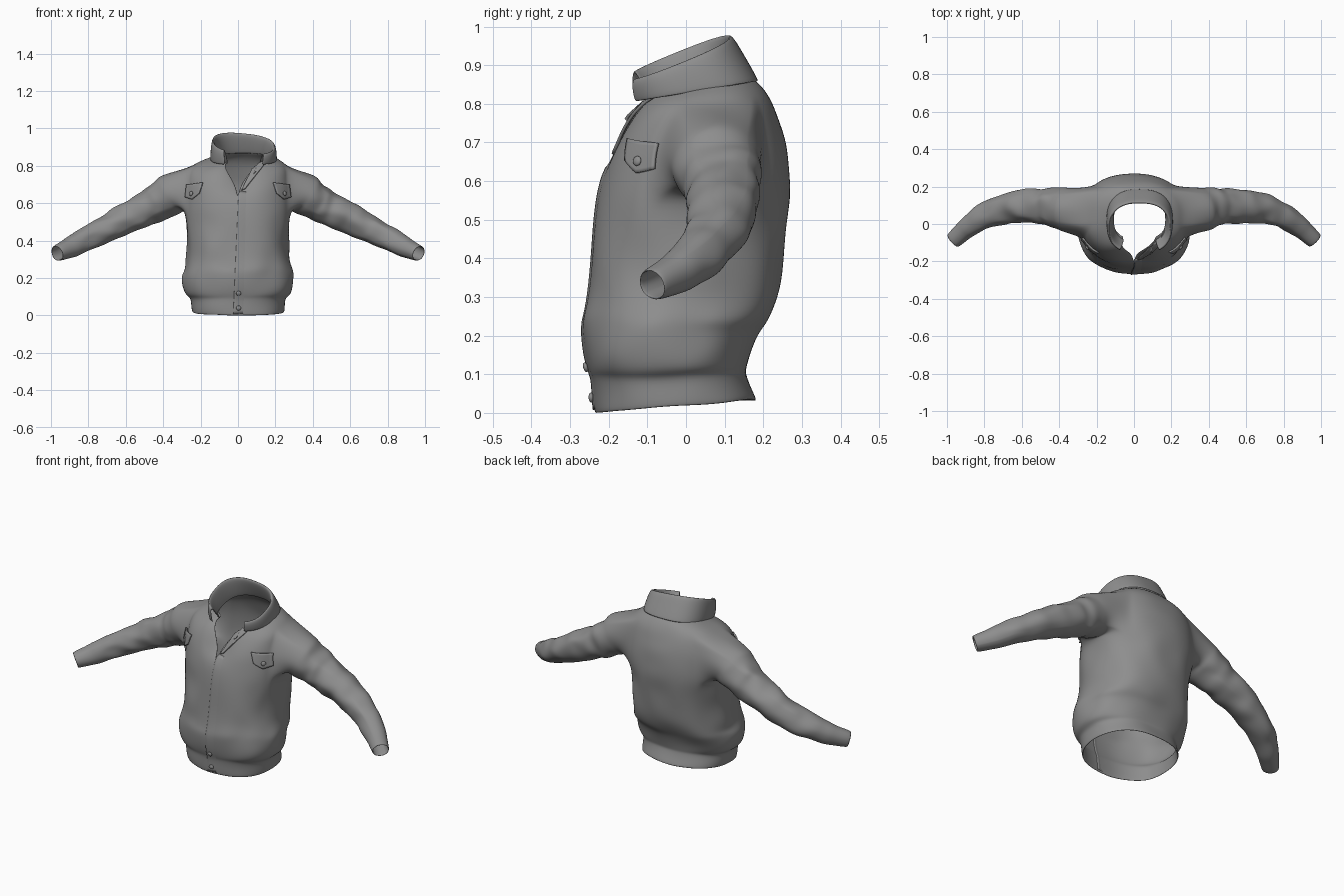
import bpy, bmesh
from math import sin, cos, pi, radians, atan2, copysign, exp
from mathutils import Vector, noise
from mathutils.bvhtree import BVHTree

if "Cube" in bpy.data.objects:
    bpy.data.objects.remove(bpy.data.objects["Cube"])

N = 48  # columns around the body
cloth = bpy.data.materials.new("dark_grey_cloth")
cloth.diffuse_color = (.27, .27, .27, 1)
cloth.use_nodes = True
cloth.node_tree.nodes["Principled BSDF"].inputs["Base Color"].default_value = cloth.diffuse_color


def spow(v, p):
    return copysign(abs(v) ** p, v)


def crumple(co, amount, freq=7.0):
    return co + noise.noise_vector(Vector((co.x, co.y, co.z * 1.8)) * freq) * amount


def ring_sheet(bm, rows, p, shape):
    """Loft of rings, open at the front: (z front, z back, half width, y front, y back, gap, x centre)"""
    grid = []
    for r, (zf, zb, w, yf, yb, gap, xc) in enumerate(rows):
        line = []
        for i in range(N + 1 if gap else N):
            a = radians(-90 + gap + (360 - 2 * gap) * i / N)
            c, s = spow(cos(a), p), spow(sin(a), p)
            co = Vector((xc + w * c, (yf + yb) / 2 + (yb - yf) / 2 * s,
                         zf + (zb - zf) * (s + 1) / 2))
            line.append(bm.verts.new(shape(r, co)))
        if not gap:
            line.append(line[0])
        grid.append(line)
    return grid


def finish(bm, name, thick, levels=2, offset=-1.0):
    me = bpy.data.meshes.new(name)
    bm.to_mesh(me)
    bm.free()
    me.materials.append(cloth)
    ob = bpy.data.objects.new(name, me)
    bpy.context.collection.objects.link(ob)
    if thick:
        m = ob.modifiers.new("thickness", 'SOLIDIFY')
        m.thickness, m.offset = thick, offset
    if levels:
        m = ob.modifiers.new("smooth", 'SUBSURF')
        m.levels = m.render_levels = levels
    for f in me.polygons:
        f.use_smooth = True
    return ob


# Body shell with hem band, open neck and arm holes
body_rows = [
    (.000, .033, .247, -.237, .182, 0, 0), (.045, .065, .250, -.240, .168, 0, 0),
    (.090, .105, .252, -.242, .156, 0, 0), (.102, .116, .280, -.248, .158, 0, 0),
    (.150, .165, .295, -.258, .168, 0, 0), (.215, .215, .296, -.264, .190, 0, 0),
    (.250, .240, .290, -.262, .216, 0, 0), (.300, .295, .275, -.257, .232, 0, 0),
    (.380, .380, .267, -.250, .250, 0, 0),
    (.480, .480, .275, -.238, .265, 0, 0), (.560, .560, .287, -.228, .267, 0, 0),
    (.630, .630, .290, -.212, .267, 0, 0), (.680, .700, .288, -.198, .260, .5, 0),
    (.735, .750, .282, -.172, .244, 5, .0), (.775, .800, .268, -.145, .226, 11, .005),
    (.800, .834, .230, -.120, .206, 17, .012), (.815, .857, .182, -.102, .185, 25, .022),
    (.825, .875, .145, -.088, .160, 32, .03)]
R0, R1, C0, C1 = 10, 14, 9, 18  # arm hole rows and columns


def body_shape(r, co):
    if 11 < r < 16 and co.y < 0:  # front edges sink inward below the collar
        co.y += .03 * exp(-(co.x / .07) ** 2)
    if 4 < r < 11:  # sagging folds running across the waist and back
        d = sin(co.z * 48 + co.x * 7) * .006 * (1 if co.y > -.1 else .3)
        co.x += d * co.x / .28
        co.y += d * co.y / .25
    return crumple(co, .018 if 3 < r < 10 else .005)


bm = bmesh.new()
g = ring_sheet(bm, body_rows, .86, body_shape)
for r in range(len(g) - 1):
    for i in range(N):
        hole = R0 <= r < R1 and (C0 <= i < C1 or N - C1 <= i < N - C0)
        if not hole:
            bm.faces.new((g[r][i], g[r][i + 1], g[r + 1][i + 1], g[r + 1][i]))

# Sleeves grown from the arm holes: x, y, z, radius across, radius up
sleeve_path = [(.350, .075, .652, .122, .114), (.430, .090, .602, .108, .100),
               (.500, .096, .567, .098, .087), (.600, .096, .520, .091, .082),
               (.700, .080, .462, .083, .072), (.800, .045, .415, .070, .067),
               (.890, -.018, .366, .058, .058), (.915, -.040, .354, .052, .050),
               (.970, -.090, .330, .047, .044)]


def sleeve_rings(steps=3):
    pts = [Vector(p[:3]) for p in sleeve_path]
    for k in range(len(pts)):
        n = steps if k < 6 else 1
        for j in range(n if k < len(pts) - 1 else 1):
            t = j / n
            b = min(k + 1, len(pts) - 1)
            t0 = (pts[b] - pts[max(k - 1, 0)]).normalized()
            t1 = (pts[min(b + 1, len(pts) - 1)] - pts[k]).normalized()
            yield (pts[k].lerp(pts[b], t), t0.lerp(t1, t).normalized(),
                   sleeve_path[k][3] * (1 - t) + sleeve_path[b][3] * t,
                   sleeve_path[k][4] * (1 - t) + sleeve_path[b][4] * t)


loop = ([(R0, i) for i in range(C0, C1)] + [(r, C1) for r in range(R0, R1)]
        + [(R1, i) for i in range(C1, C0, -1)] + [(r, C0) for r in range(R1, R0, -1)])
for side in (1, -1):
    prev = [g[r][i if side > 0 else N - i] for r, i in loop]
    mid = sum((v.co for v in prev), Vector()) / len(prev)
    ang = [atan2((v.co.z - mid.z) / .12, (v.co.y - mid.y) / .12) for v in prev]
    for k, (c, t, ru, rv) in enumerate(sleeve_rings()):
        u = Vector((0, 0, 1)).cross(t).normalized()
        v = t.cross(u)
        amp = .013 if 1 < k < 17 else .003
        ring = []
        for a in ang:
            fold = 1 + (.03 * sin(k * 2.1 + 1.5 * sin(a + side)) if k < 18 else 0)
            co = c + (u * cos(a) * ru + v * sin(a) * rv) * fold
            co.x *= side
            ring.append(bm.verts.new(crumple(co, amp, 9)))
        for i in range(len(ring)):
            j = (i + 1) % len(ring)
            f = (prev[i], prev[j], ring[j], ring[i])
            bm.faces.new(f if side > 0 else f[::-1])
        prev = ring
body = finish(bm, "jacket_body_and_sleeves", .008)


# Folded collar, leaning to one side: inner stand, rim, outer fall
def collar_shape(r, co):
    if 0 < r < 5:
        co.z -= .10 * (co.x - .03) * (1 if 1 < r < 4 else .5)
    return co


bm = bmesh.new()
c = ring_sheet(bm, [(.805, .865, .138, -.095, .150, 32, .03),
                    (.835, .920, .146, -.125, .125, 33, .03),
                    (.864, .970, .158, -.148, .108, 34, .03),
                    (.866, .976, .166, -.156, .118, 34, .03),
                    (.842, .935, .173, -.158, .142, 32, .03),
                    (.802, .856, .176, -.148, .188, 28, .03)], .80, collar_shape)
for r in range(len(c) - 1):
    for i in range(N):
        bm.faces.new((c[r][i], c[r][i + 1], c[r + 1][i + 1], c[r + 1][i]))
finish(bm, "collar", .006, offset=0)

# Surface lookup so small parts lie on the cloth
bpy.context.view_layer.update()
tree = BVHTree.FromObject(body, bpy.context.evaluated_depsgraph_get())


def on_front(x, z):
    hit, n, _, _ = tree.ray_cast(Vector((x, -1, z)), Vector((0, 1, 0)))
    if hit is None or hit.y > 0:
        hit, n, _, _ = tree.find_nearest(Vector((x, -.2, z)))
    return hit, (n if n.y < 0 else -n)


def patch(name, quad, nu, nv, lift=.006, point=0.0, taper=0.0):
    """Cloth piece on the front; quad = top left, top right, bottom right, bottom left (x, z)"""
    q = [Vector(p) for p in quad]
    bm = bmesh.new()
    rows = []
    for j in range(nv + 1):
        line = []
        for i in range(nu + 1):
            s, t = i / nu, j / nv
            p = q[0].lerp(q[1], s).lerp(q[3].lerp(q[2], s), t)
            p.y -= point * t * (1 - abs(2 * s - 1))
            co, n = on_front(*p)
            line.append(bm.verts.new(co + n * (lift - taper * s)))
        rows.append(line)
    for j in range(nv):
        for i in range(nu):
            bm.faces.new((rows[j][i], rows[j + 1][i], rows[j + 1][i + 1], rows[j][i + 1]))
    return finish(bm, name, .008, 0)


def snap(name, x, z, r=.012, lift=.004):
    co, n = on_front(x, z)
    bm = bmesh.new()
    bmesh.ops.create_uvsphere(bm, u_segments=16, v_segments=8, radius=r)
    bmesh.ops.scale(bm, vec=(1, 1, .5), verts=bm.verts)
    ob = finish(bm, name, 0, 0)
    ob.location = co + n * lift
    ob.rotation_euler = n.to_track_quat('Z', 'Y').to_euler()


# Front placket overlap, turned-back lapel, hem snaps
patch("front_placket", [(.004, .665), (.06, .66), (.05, .012), (-.025, .008)], 6, 40, .005, 0, .007)
patch("lapel", [(.085, .795), (.165, .835), (.04, .675), (.02, .665)], 8, 14, .011)
for k, z in enumerate((.04, .12)):
    snap(f"hem_snap_{k}", .003, z, .013, .007)

# Chest pocket flaps
for side, word in ((1, "left"), (-1, "right")):
    quad = [(.185, .708), (.272, .696), (.279, .632), (.203, .652)]
    quad = [(x * side, z) for x, z in quad]
    if side < 0:
        quad = [quad[1], quad[0], quad[3], quad[2]]
    patch(f"chest_flap_{word}", quad, 8, 8, .011, .022)
    snap(f"chest_snap_{word}", side * .24, .65, .013, .014)
